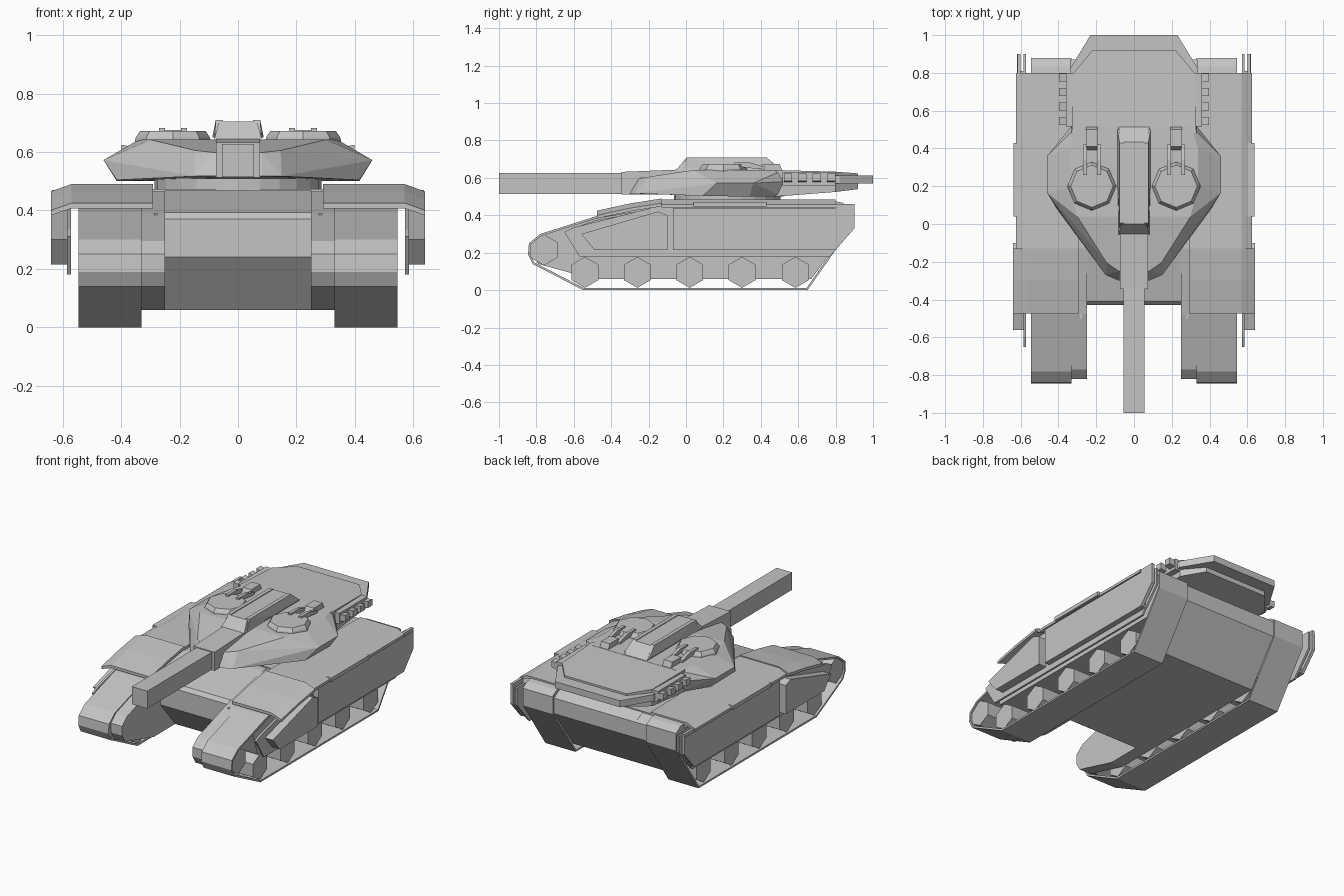
import bpy, bmesh, math
from mathutils import Vector

if "Cube" in bpy.data.objects:
    bpy.data.objects.remove(bpy.data.objects["Cube"])

grey = bpy.data.materials.new("armour_grey")
grey.diffuse_color = (0.55, 0.55, 0.55, 1)
grey.use_nodes = True
grey.node_tree.nodes["Principled BSDF"].inputs["Base Color"].default_value = grey.diffuse_color


def finish(name, bm, mirror):
    bmesh.ops.recalc_face_normals(bm, faces=bm.faces)
    me = bpy.data.meshes.new(name)
    bm.to_mesh(me)
    bm.free()
    me.materials.append(grey)
    ob = bpy.data.objects.new(name, me)
    bpy.context.collection.objects.link(ob)
    if mirror:
        ob.modifiers.new("mirror", 'MIRROR')
    return ob


def side_slab(name, profile, x0, x1, mirror=True):
    """Side profile of (y, z) points extruded between two x values."""
    bm = bmesh.new()
    face = bm.faces.new([bm.verts.new((x0, y, z)) for y, z in profile])
    ext = bmesh.ops.extrude_face_region(bm, geom=[face])
    moved = [v for v in ext['geom'] if isinstance(v, bmesh.types.BMVert)]
    bmesh.ops.translate(bm, verts=moved, vec=(x1 - x0, 0, 0))
    bm.faces.new([v for v in face.verts]) if not face.is_valid else None
    return finish(name, bm, mirror)


def hull(name, points, both=False, mirror=False):
    """Convex faceted block; both=True adds each point's reflection in x."""
    pts = list(points) + ([(-x, y, z) for x, y, z in points] if both else [])
    bm = bmesh.new()
    verts = [bm.verts.new(p) for p in pts]
    bmesh.ops.convex_hull(bm, input=verts)
    bmesh.ops.delete(bm, geom=[v for v in bm.verts if not v.link_faces], context='VERTS')
    bmesh.ops.dissolve_limit(bm, angle_limit=0.05, verts=bm.verts, edges=bm.edges)
    return finish(name, bm, mirror)


def box(name, x, y, z, mirror=True):
    return hull(name, [(a, b, c) for a in x for b in y for c in z], mirror=mirror)


def loft(name, sections, mirror=True):
    """Joins equal closed sections in order and caps both ends."""
    bm = bmesh.new()
    rings = [[bm.verts.new(p) for p in s] for s in sections]
    n = len(rings[0])
    for a, b in zip(rings, rings[1:]):
        for i in range(n):
            j = (i + 1) % n
            bm.faces.new((a[i], a[j], b[j], b[i]))
    bm.faces.new(rings[0])
    bm.faces.new(rings[-1])
    return finish(name, bm, mirror)


# Track belts: thin closed loops, hollow inside
belt = [(-.55, 0), (.65, 0), (.88, .33), (.88, .44), (-.15, .45), (-.48, .395),
        (-.78, .3), (-.84, .25), (-.845, .19), (-.82, .14)]
bm = bmesh.new()
loops = []
for x in (.33, .545):
    inner = []
    for i, p in enumerate(belt):
        p = Vector(p)
        d1 = (p - Vector(belt[i - 1])).normalized()
        d2 = (Vector(belt[(i + 1) % len(belt)]) - p).normalized()
        inner.append(p + Vector((-d1.y - d2.y, d1.x + d2.x)).normalized() * .012)
    loops.append([[bm.verts.new((x, *q)) for q in ring] for ring in (belt, inner)])
(o0, i0), (o1, i1) = loops
for a, b in ((o0, o1), (o1, i1), (i1, i0), (i0, o0)):
    for k in range(len(belt)):
        m = (k + 1) % len(belt)
        bm.faces.new((a[k], a[m], b[m], b[k]))
finish("track_belt", bm, True)

# Six-sided road wheels and front idler
wheels = [(y, .095) for y in (-.54, -.26, .02, .3, .585)] + [(-.76, .215)]
for wy, wz in wheels:
    hexagon = [(wy + .083 * math.sin(k * math.pi / 3), wz + .083 * math.cos(k * math.pi / 3))
               for k in range(6)]
    side_slab("road_wheel", hexagon, .33, .535)

# Hull: inner track walls, centre body, upper sponsons
side_slab("hull_prong", [(-.82, .25), (-.82, .19), (-.79, .14), (-.5, .06), (.67, .06),
                         (.87, .33), (.87, .43), (.8, .465), (-.13, .465), (-.48, .39),
                         (-.77, .295)], .25, .332)
side_slab("hull_centre", [(-.28, .06), (-.43, .24), (-.43, .37), (-.41, .393), (-.1, .468),
                          (.8, .468), (.87, .43), (.87, .33), (.67, .06)], -.251, .251, False)
side_slab("sponson", [(-.62, .325), (-.57, .185), (.765, .185), (.865, .335),
                      (.865, .43), (-.15, .43), (-.48, .375)], .33, .54)

# Hanging side plates and outer skirts
side_slab("side_plate", [(-.65, .31), (-.57, .18), (.77, .18), (.9, .33), (.9, .44),
                         (-.14, .45), (-.6, .335)], .572, .585)
front = [(-.56, .3), (-.49, .215), (-.1, .215), (-.1, .4), (-.15, .42)]
rear = [(-.07, .215), (.8, .215), (.9, .33), (.9, .44), (-.07, .44)]
side_slab("front_skirt", front, .58, .64)
side_slab("rear_skirt", [(min(y, .81), z) for y, z in rear], .58, .62)
side_slab("rear_skirt_panel", rear, .6, .62)
box("skirt_step", (.6, .637), (.04, .43), (.445, .47))


# Fenders with sloped outer lips
def fender(y, z, x0, xo):
    return [(x0, y, z), (.57, y, z), (xo, y, z - .025), (xo, y, z - .042),
            (.57, y, z - .018), (x0, y, z - .018)]


loft("front_fender", [fender(-.475, .425, .29, .64), fender(-.3, .463, .29, .64),
                      fender(-.13, .49, .29, .64)])
loft("rear_fender", [fender(-.13, .484, .29, .625), fender(.8, .484, .31, .625)])
box("engine_deck", (-.32, .32), (-.06, .8), (.44, .474), False)
side_slab("rear_stowage_box", [(.79, .43), (.79, .476), (.835, .468), (.88, .44), (.88, .42)],
          .335, .545)
box("fender_rear_tab", (.6, .618), (.8, .9), (.4, .46))
box("headlamp", (.268, .3), (-.54, -.47), (.34, .37))
box("headlamp_bracket", (.275, .287), (-.5, -.46), (.35, .39))

# Turret ring
ring = [(.285 * math.cos(k * math.pi / 12), .22 + .285 * math.sin(k * math.pi / 12), z)
        for k in range(24) for z in (.44, .51)]
hull("turret_ring", ring)

# Turret body: steep front cheeks, widest at mid height
hull("turret_body", [
    (.1, .02, .645), (.3, .04, .642), (.34, .2, .642), (.34, .4, .642), (.3, .52, .642),
    (.145, -.205, .605), (.08, -.25, .598), (.46, .165, .572), (.46, .36, .572),
    (.33, .52, .58), (.15, -.27, .517), (.08, -.3, .517), (.415, .09, .504),
    (.415, .34, .5), (.3, .52, .5)], True)

# Bustle behind the turret with a projecting rim
hull("turret_bustle", [(.33, .48, .642), (.32, .8, .633), (.22, .92, .624),
                       (.33, .48, .5), (.32, .8, .525), (.22, .92, .54)], True)
hull("bustle_rim", [(x, y, z) for x, y in ((.33, .5), (.34, .82), (.23, 1))
                    for z in (.57, .612)], True)

# Smoke launchers along the bustle
box("launcher_rail", (.32, .36), (.515, .8), (.56, .63))
for k in range(4):
    y = .545 + k * .077
    hull("launcher_tube", [(x, y + d, z + (x - .35) * .2) for x in (.35, .398)
                           for d in (-.022, .022) for z in (.575, .615)], mirror=True)

# Gun barrel and mantlet
box("gun_barrel", (-.055, .055), (-1, -.2), (.515, .627), False)
hull("gun_mantlet", [(.075, -.345, .512), (.075, -.345, .632), (.075, -.15, .512),
                     (.075, -.15, .64), (.075, .05, .648)], True)

# Raised centre sight housing with side cheeks
hull("sight_housing", [(.082, -.055, .64), (.082, .515, .64), (.065, 0, .705),
                       (.065, .435, .705)], True)
hull("sight_cheek", [(.088, .25, .65), (.088, .5, .65), (.055, -.02, .65), (.055, .5, .65),
                     (.08, -.02, .65), (.076, .005, .71), (.076, .43, .71), (.052, .005, .71),
                     (.052, .43, .71)], mirror=True)

# Octagonal hatches with rear-facing gun mounts
hatch = []
for r, z in ((.13, .635), (.127, .65), (.112, .672)):
    for k in range(8):
        a = k * math.pi / 4
        hatch.append((.223 + r * math.cos(a), .2 + r * math.sin(a), z))
hull("hatch", hatch, mirror=True)
for x in (.185, .26):
    hull("mount_arm", [(x + d, y, z) for d in (-.01, .01)
                       for y, z in ((.26, .66), (.26, .682), (.34, .682), (.42, .645), (.42, .66))],
         mirror=True)
hull("mount_block", [(x, y, z) for x in (.192, .253)
                     for y, z in ((.39, .64), (.41, .675), (.5, .675), (.515, .64))], mirror=True)
